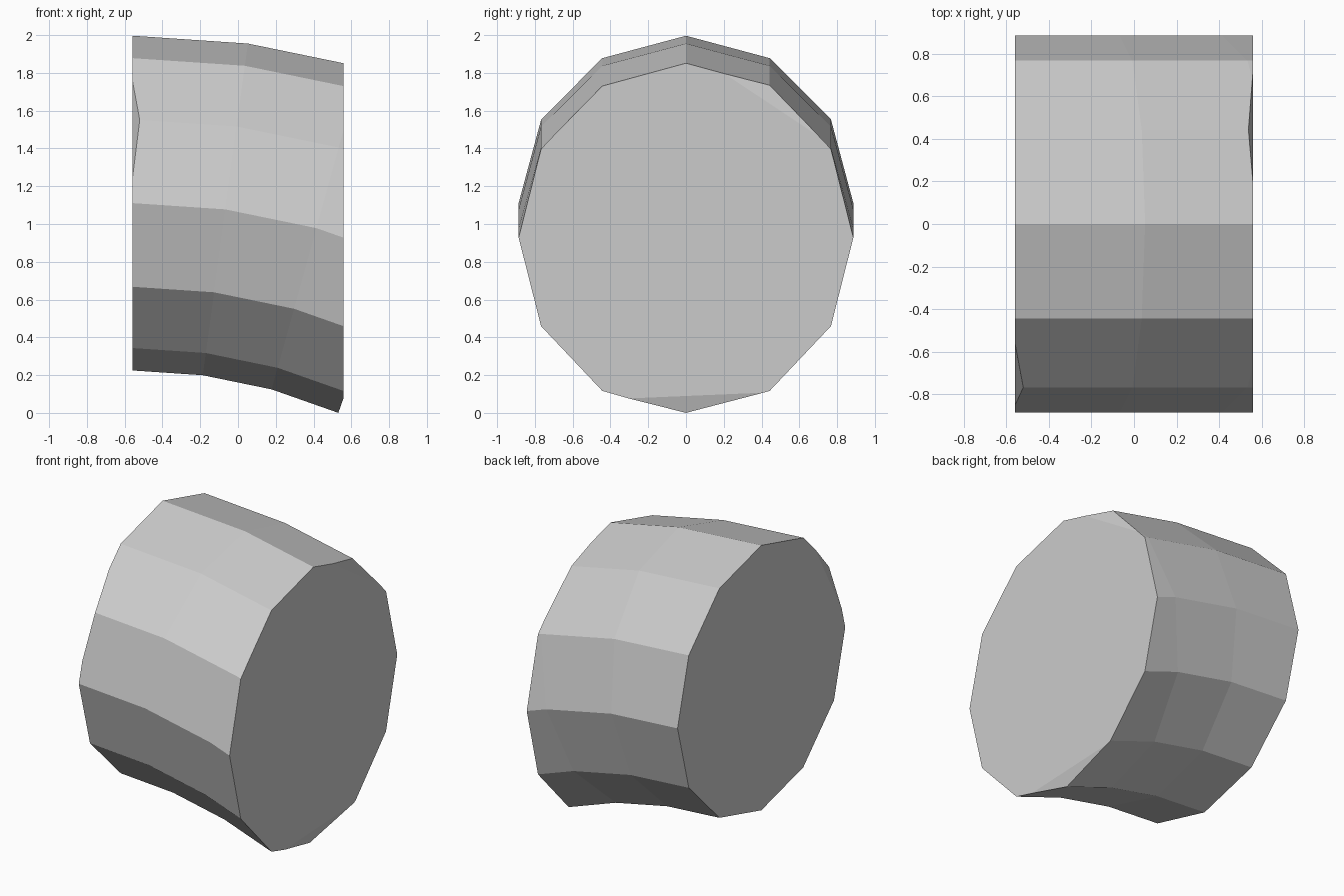
import bpy, bmesh, math
from mathutils import Vector

if "Cube" in bpy.data.objects:
    bpy.data.objects.remove(bpy.data.objects["Cube"])

SIDES, R = 12, 0.886
HALF = 0.558
STEP = math.radians(7.75)
ARC = 3.64                      # bend radius of the centre line
ZC = 1.114                      # height of the vertical end's centre

bm = bmesh.new()

# Sweep a 12-sided section along a bend in the xz plane
rings = []
for i in range(5):
    a = i * STEP
    ring = []
    for k in range(SIDES):
        t = 2 * math.pi * k / SIDES
        rad = ARC + R * math.cos(t)
        ring.append(bm.verts.new((-HALF + rad * math.sin(a), R * math.sin(t),
                                  ZC - ARC + rad * math.cos(a))))
    rings.append(ring)
for r0, r1 in zip(rings, rings[1:]):
    for k in range(SIDES):
        j = (k + 1) % SIDES
        bm.faces.new((r0[k], r0[j], r1[j], r1[k]))
bm.faces.new(rings[0])
bm.faces.new(rings[-1])
bmesh.ops.recalc_face_normals(bm, faces=bm.faces)


def slice_off(point, normal):
    """Remove everything on the normal's side and cap the opening."""
    geom = bm.verts[:] + bm.edges[:] + bm.faces[:]
    bmesh.ops.bisect_plane(bm, geom=geom, dist=1e-5, plane_co=point,
                           plane_no=normal, clear_outer=True)
    rim = [e for e in bm.edges if e.is_boundary]
    bmesh.ops.holes_fill(bm, edges=rim, sides=0)


def chip(a, b, c):
    """Cut a shallow corner through three points."""
    a, b, c = Vector(a), Vector(b), Vector(c)
    n = (b - a).cross(c - a).normalized()
    if n.dot(a - Vector((0, 0, 1))) < 0:
        n.negate()
    slice_off(a, n)


# Flat vertical right end
slice_off((HALF, 0, 0), (1, 0, 0))

# Small chipped corners on the two ends
chip((0.53, 0, 0.0), (HALF, -0.30, 0.08), (HALF, 0.40, 0.11))
chip((0.535, 0.443, 1.75), (HALF, 0.18, 1.815), (HALF, 0.73, 1.45))
chip((-0.52, -0.767, 1.556), (-HALF, -0.565, 1.76), (-HALF, -0.85, 1.25))

bmesh.ops.recalc_face_normals(bm, faces=bm.faces)
low = min(v.co.z for v in bm.verts)
bmesh.ops.translate(bm, verts=bm.verts, vec=(0, 0, -low))

mesh = bpy.data.meshes.new("bent_drum")
bm.to_mesh(mesh)
bm.free()
bpy.context.collection.objects.link(bpy.data.objects.new("bent_drum", mesh))
